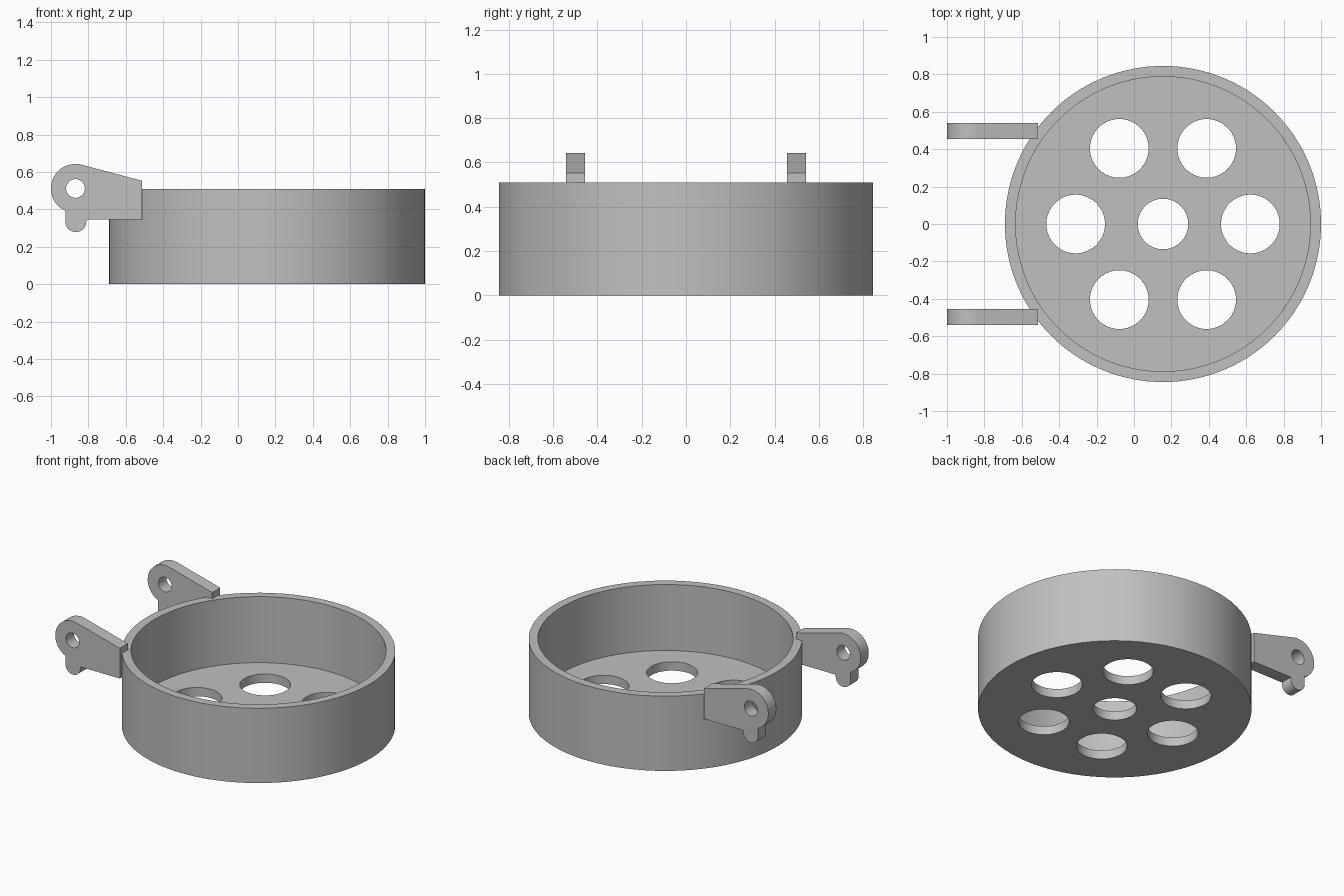
import bpy
import bmesh
from math import sin, cos, pi, atan2, acos, hypot, sqrt, radians
from mathutils import Vector

cube = bpy.data.objects.get("Cube")
if cube:
    bpy.data.objects.remove(cube, do_unlink=True)

grey = bpy.data.materials.new("plain_grey")
grey.use_nodes = True
colour = (0.53, 0.53, 0.53, 1)
grey.diffuse_color = colour
grey.node_tree.nodes["Principled BSDF"].inputs["Base Color"].default_value = colour

CUP_X, CUP_R, CUP_H, INNER_R, FLOOR = 0.155, 0.845, 0.51, 0.788, 0.06


def arc(cx, cy, r, a0, a1, n):
    """Points along an arc, both ends included."""
    return [(cx + r * cos(a0 + (a1 - a0) * i / n),
             cy + r * sin(a0 + (a1 - a0) * i / n)) for i in range(n + 1)]


def circle(cx, cy, r, n):
    return arc(cx, cy, r, 0, 2 * pi, n)[:-1]


def prism(name, outline, low, high, axis="Z"):
    """Extrude a closed outline along Z, or an x-z outline along Y."""
    place = (lambda u, v: (u, v, low)) if axis == "Z" else (lambda u, v: (u, low, v))
    bm = bmesh.new()
    face = bm.faces.new([bm.verts.new(place(u, v)) for u, v in outline])
    new = bmesh.ops.extrude_face_region(bm, geom=[face])["geom"]
    depth = high - low
    bmesh.ops.translate(bm, vec=Vector((0, 0, depth) if axis == "Z" else (0, depth, 0)),
                        verts=[g for g in new if isinstance(g, bmesh.types.BMVert)])
    bmesh.ops.recalc_face_normals(bm, faces=bm.faces)
    mesh = bpy.data.meshes.new(name)
    bm.to_mesh(mesh)
    bm.free()
    mesh.materials.append(grey)
    obj = bpy.data.objects.new(name, mesh)
    bpy.context.collection.objects.link(obj)
    return obj


def finish(obj, cutters):
    """Cut the openings, bake the modifiers and shade the round faces smooth."""
    for cutter in cutters:
        cutter.hide_render = True
        mod = obj.modifiers.new("cut", "BOOLEAN")
        mod.operation, mod.solver, mod.object = "DIFFERENCE", "EXACT", cutter
    bpy.ops.object.select_all(action="DESELECT")
    bpy.context.view_layer.objects.active = obj
    obj.select_set(True)
    bpy.ops.object.convert(target="MESH")
    bpy.ops.object.shade_smooth_by_angle(angle=radians(30))
    for cutter in cutters:
        bpy.data.objects.remove(cutter, do_unlink=True)


# Cup: round body, cavity, centre hole and a ring of six larger holes
cup = prism("cup", circle(CUP_X, 0, CUP_R, 128), 0, CUP_H)
cuts = [prism("cavity_cutter", circle(CUP_X, 0, INNER_R, 128), FLOOR, CUP_H + 0.2),
        prism("centre_hole_cutter", circle(CUP_X, 0, 0.135, 64), -0.1, 0.2)]
for i in range(6):
    a = i * pi / 3
    cuts.append(prism("floor_hole_cutter",
                      circle(CUP_X + 0.467 * cos(a), 0.467 * sin(a), 0.157, 64), -0.1, 0.2))
finish(cup, cuts)

# Hinge lug outline: straight arm, round eye, small rounded tab underneath
EX, EZ, ER = -0.869, 0.512, 0.131
END_X, TOP, BOTTOM = -0.513, 0.553, 0.347
TX, TR, TZ = -0.867, 0.056, 0.335
dx, dz = END_X - EX, TOP - EZ
tangent = atan2(dz, dx) + acos(ER / hypot(dx, dz))
meet = 2 * pi + atan2(-sqrt(ER ** 2 - (TX - TR - EX) ** 2), TX - TR - EX)
outline = [(END_X, BOTTOM), (END_X, TOP)]
outline += arc(EX, EZ, ER, tangent, meet, 40)
outline += arc(TX, TZ, TR, pi, 2 * pi, 24)
outline += [(TX + TR, BOTTOM)]

for name, y in (("left_lug", -0.498), ("right_lug", 0.498)):
    side = "front_lug" if y < 0 else "back_lug"
    lug = prism(side, outline, y - 0.043, y + 0.043, "Y")
    pin = prism("pin_hole_cutter", circle(EX, EZ, 0.05, 40), y - 0.1, y + 0.1, "Y")
    finish(lug, [pin])
